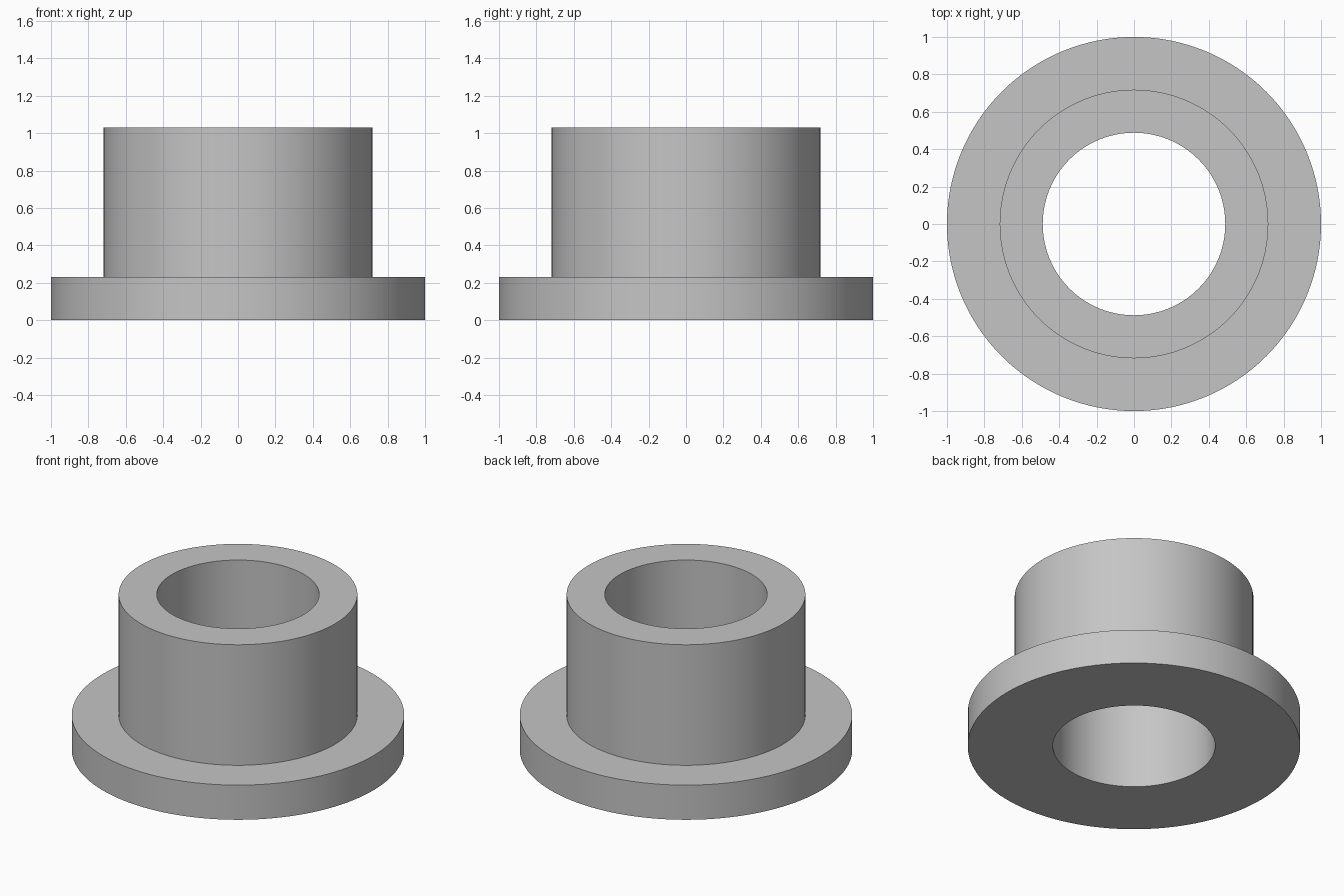
import bpy
import bmesh
import math

cube = bpy.data.objects.get("Cube")
if cube:
    bpy.data.objects.remove(cube, do_unlink=True)

SEGMENTS = 128
BORE, SLEEVE, FLANGE = 0.488, 0.718, 1.0
FLANGE_TOP, HEIGHT = 0.23, 1.03

# Plain grey material
grey = bpy.data.materials.new("plain_grey")
grey.use_nodes = True
colour = (0.56, 0.56, 0.56, 1.0)
grey.diffuse_color = colour
grey.node_tree.nodes["Principled BSDF"].inputs["Base Color"].default_value = colour


def lathe(name, profile):
    """Spin a closed (radius, height) profile around the z axis."""
    bm = bmesh.new()
    rings = []
    for i in range(SEGMENTS):
        a = 2 * math.pi * i / SEGMENTS
        rings.append([bm.verts.new((r * math.cos(a), r * math.sin(a), z))
                      for r, z in profile])
    n = len(profile)
    for i, ring in enumerate(rings):
        after = rings[(i + 1) % SEGMENTS]
        for j in range(n):
            k = (j + 1) % n
            bm.faces.new((ring[j], after[j], after[k], ring[k]))
    bmesh.ops.recalc_face_normals(bm, faces=bm.faces)
    mesh = bpy.data.meshes.new(name)
    bm.to_mesh(mesh)
    bm.free()
    mesh.materials.append(grey)
    obj = bpy.data.objects.new(name, mesh)
    bpy.context.collection.objects.link(obj)
    return obj


# Flanged bushing: wide flange, narrower sleeve and a through bore
bushing = lathe("flanged_bushing", [
    (BORE, 0), (FLANGE, 0), (FLANGE, FLANGE_TOP),
    (SLEEVE, FLANGE_TOP), (SLEEVE, HEIGHT), (BORE, HEIGHT),
])

# Smooth round walls with sharp rims
bpy.ops.object.select_all(action="DESELECT")
bushing.select_set(True)
bpy.context.view_layer.objects.active = bushing
bpy.ops.object.shade_smooth_by_angle(angle=math.radians(30))
